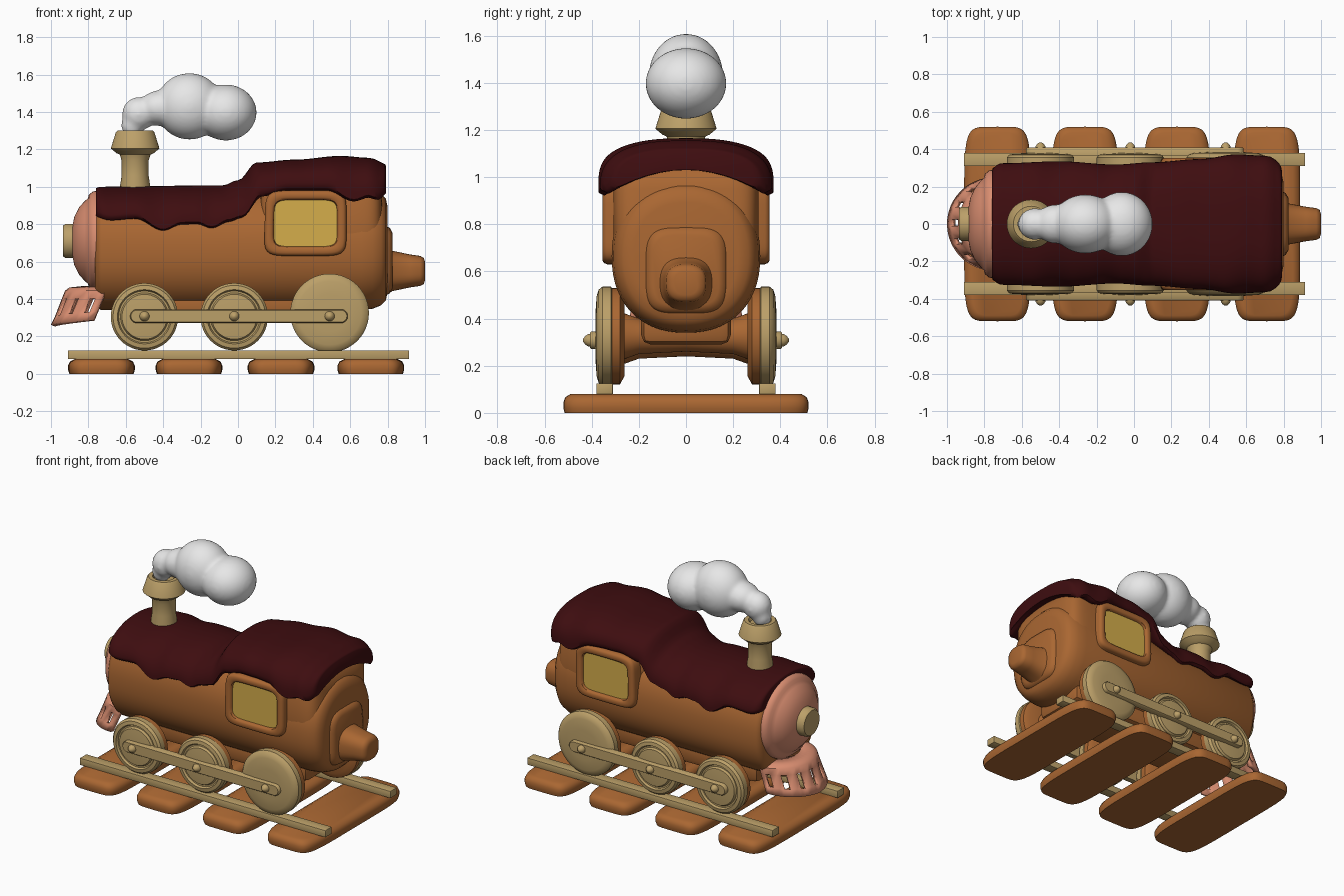
import bpy, bmesh, math
from mathutils import Vector

if "Cube" in bpy.data.objects:
    bpy.data.objects.remove(bpy.data.objects["Cube"])


def material(name, rgb):
    m = bpy.data.materials.new(name)
    m.diffuse_color = (*rgb, 1)
    m.use_nodes = True
    m.node_tree.nodes["Principled BSDF"].inputs["Base Color"].default_value = m.diffuse_color
    return m


BROWN = material("biscuit brown", (0.40, 0.135, 0.032))
TAN = material("wafer tan", (0.50, 0.35, 0.14))
CHOC = material("dark chocolate", (0.048, 0.004, 0.005))
PINK = material("salmon pink", (0.70, 0.27, 0.165))
WHITE = material("smoke white", (0.80, 0.80, 0.80))
YELLOW = material("window yellow", (0.66, 0.42, 0.07))


def finish(bm, name, mats, angle=40, loc=(0, 0, 0)):
    bmesh.ops.recalc_face_normals(bm, faces=bm.faces)
    me = bpy.data.meshes.new(name)
    bm.to_mesh(me)
    bm.free()
    ob = bpy.data.objects.new(name, me)
    bpy.context.collection.objects.link(ob)
    ob.location = loc
    for m in mats:
        me.materials.append(m)
    bpy.ops.object.select_all(action='DESELECT')
    ob.select_set(True)
    bpy.context.view_layer.objects.active = ob
    bpy.ops.object.shade_smooth_by_angle(angle=math.radians(angle))
    return ob


def loft(name, rings, mats, angle=40, loc=(0, 0, 0)):
    """Skin closed rings and cap both ends; the last cap takes the last material."""
    bm = bmesh.new()
    vs = [[bm.verts.new(p) for p in r] for r in rings]
    n = len(vs[0])
    for a, b in zip(vs, vs[1:]):
        for i in range(n):
            bm.faces.new((a[i], a[(i + 1) % n], b[(i + 1) % n], b[i]))
    bm.faces.new(vs[0])
    bm.faces.new(vs[-1]).material_index = len(mats) - 1
    return finish(bm, name, mats, angle, loc)


def oval(a, b, n=2, count=48):
    """Superellipse outline: n=2 is round, larger n is boxier."""
    pts = []
    for i in range(count):
        t = 2 * math.pi * i / count
        c, s = math.cos(t), math.sin(t)
        pts.append((a * math.copysign(abs(c) ** (2 / n), c),
                    b * math.copysign(abs(s) ** (2 / n), s)))
    return pts


def along(axis, uv, h):
    u, v = uv
    return {'x': (h, u, v), 'y': (u, h, v), 'z': (u, v, h)}[axis]


def stack(name, axis, sections, mats, n=2, angle=40, loc=(0, 0, 0), count=48):
    """Sections are (half_u, half_v, height along axis)."""
    rings = [[along(axis, p, h) for p in oval(a, b, n, count)] for a, b, h in sections]
    return loft(name, rings, mats, angle, loc)


def lathe(name, axis, profile, mat, loc, angle=40):
    return stack(name, axis, [(r, r, h) for r, h in profile], [mat], 2, angle, loc)


def box(name, lo, hi, mat, bevel):
    bm = bmesh.new()
    bmesh.ops.create_cube(bm, size=1)
    for v in bm.verts:
        v.co = [(l + h) / 2 + c * (h - l) for l, h, c in zip(lo, hi, v.co)]
    bmesh.ops.bevel(bm, geom=bm.edges[:], offset=bevel, segments=2, affect='EDGES', profile=0.5)
    return finish(bm, name, [mat])


def curve(table, x):
    """Cosine interpolation through (x, value) pairs."""
    if x <= table[0][0]:
        return table[0][1]
    for (x0, a), (x1, b) in zip(table, table[1:]):
        if x <= x1:
            t = (x - x0) / (x1 - x0)
            return a + (b - a) * (1 - math.cos(math.pi * t)) / 2
    return table[-1][1]


# Sleepers and rails
for i, x in enumerate((-0.73, -0.262, 0.23, 0.71)):
    stack(f"sleeper_{i + 1}", 'z', [(0.172, 0.515, 0), (0.178, 0.52, 0.02), (0.178, 0.52, 0.045),
          (0.168, 0.512, 0.066), (0.14, 0.49, 0.08)], [BROWN], 6, 50, (x, 0, 0), 64)
for side, s in (("front", -1), ("back", 1)):
    y0, y1 = sorted((s * 0.31, s * 0.38))
    box(f"rail_{side}", (-0.91, y0, 0.078), (0.915, y1, 0.125), TAN, 0.004)

# Boiler, cabin and lower frame
stack("boiler", 'x', [(0.315 * k, 0.325 * k, x) for x, k in ((-0.765, 0.85), (-0.755, 0.95), (-0.73, 1),
      (0.66, 1), (0.72, 0.975), (0.765, 0.92), (0.79, 0.84), (0.80, 0.7))],
      [BROWN], 2.25, 60, (0, 0, 0.665), 64)
stack("cabin", 'z', [(0.335, 0.28, 0.55), (0.33, 0.308, 0.66), (0.325, 0.308, 0.95), (0.30, 0.27, 1.03),
      (0.24, 0.19, 1.07)], [BROWN], 7, 60, (0.445, 0, 0), 64)
box("lower_frame", (-0.66, -0.19, 0.29), (0.64, 0.19, 0.45), BROWN, 0.04)

# Rear plate and tapered coupling
stack("rear_plate", 'x', [(0.175, 0.185, 0.70), (0.175, 0.185, 0.79), (0.165, 0.175, 0.812),
      (0.14, 0.15, 0.825)], [BROWN], 4, 60, (0, 0, 0.605))
stack("rear_coupling", 'x', [(0.125, 0.125, 0.80), (0.11, 0.108, 0.825), (0.092, 0.088, 0.92), (0.085, 0.08, 0.975),
      (0.075, 0.07, 0.993), (0.05, 0.05, 1.0)], [BROWN], 2.6, 60, (0, 0, 0.55))

# Chocolate coating with a wavy drip edge
TOP = [(-0.77, 1.0), (-0.08, 1.008), (0.0, 1.035), (0.10, 1.13), (0.30, 1.145), (0.55, 1.165), (0.70, 1.155), (0.79, 1.13)]
DRIP = [(-0.77, 0.83), (-0.68, 0.81), (-0.55, 0.82), (-0.40, 0.748), (-0.30, 0.785), (-0.22, 0.788), (-0.14, 0.762),
        (-0.05, 0.80), (0.02, 0.82), (0.13, 0.94), (0.27, 0.975), (0.47, 0.975), (0.62, 0.907), (0.70, 0.93),
        (0.75, 0.915), (0.79, 0.94)]
WIDE = [(-0.77, 0.31), (-0.70, 0.325), (-0.40, 0.335), (-0.10, 0.318), (0.10, 0.33), (0.35, 0.347), (0.55, 0.372),
        (0.70, 0.365), (0.79, 0.345)]
rings = []
XS = [-0.76, -0.757, -0.75, -0.738] + [-0.72 + 0.02 * i for i in range(72)] + [0.73, 0.75, 0.765, 0.777, 0.785, 0.79]
for x in XS:
    top, drip, w = curve(TOP, x), curve(DRIP, x), curve(WIDE, x)
    n = curve([(-0.1, 2.05), (0.2, 2.6)], x)
    mid = curve([(-0.1, 0.90), (0.2, 1.03)], x)
    ring = []
    for i in range(37):
        t = math.pi * i / 36
        c, s = math.cos(t), math.sin(t)
        ring.append((w * math.copysign(abs(c) ** (2 / n), c), drip + 0.025 + (top - drip - 0.025) * s ** (2 / n)))
    for i in range(13):
        u = -0.94 + 1.88 * i / 12
        ring.append((u * w, drip + (mid - drip) * (1 - u * u)))
    # rounded ends
    d0, d1 = min(1, (x + 0.76) / 0.04), min(1, (0.79 - x) / 0.07)
    k = 1 - 0.12 * (1 - math.sqrt(1 - (1 - d0) ** 2)) - 0.16 * (1 - math.sqrt(1 - (1 - d1) ** 2))
    zc = (top + drip) / 2
    rings.append([(x, y * k, zc + (z - zc) * k) for y, z in ring])
loft("chocolate_coating", rings, [CHOC], 60)

# Side windows
for side, s in (("front", -1), ("back", 1)):
    steps = ((0, 0.27), (0, 0.335), (0.006, 0.348), (0.016, 0.354), (0.036, 0.354), (0.046, 0.348), (0.05, 0.333))
    ob = stack(f"window_{side}", 'y', [(0.22 - d, 0.175 - d, s * y) for d, y in steps], [BROWN, YELLOW],
               6, 45, (0.36, 0, 0.805), 64)
    for v in ob.data.vertices:  # slightly narrower top on the forward side
        if v.co.x < 0:
            v.co.x *= 1 - 0.12 * (v.co.z + 0.1)

# Nose, knob and chimney
nose = lathe("nose", 'x', [(0.262, -0.71), (0.27, -0.74), (0.265, -0.775), (0.248, -0.797), (0.228, -0.803),
             (0.213, -0.82), (0.18, -0.85), (0.13, -0.875), (0.06, -0.89), (0.02, -0.892)], PINK, (0, 0, 0.71), 60)
nose.scale.y = 1.08
lathe("nose_knob", 'x', [(0.092, -0.86), (0.092, -0.922), (0.082, -0.935)], TAN, (0, 0, 0.71))
lathe("chimney", 'z', [(0.08, 0.95), (0.08, 1.01), (0.072, 1.06), (0.072, 1.14), (0.082, 1.172), (0.10, 1.18),
      (0.13, 1.205), (0.103, 1.292), (0.095, 1.3), (0.07, 1.3), (0.06, 1.28)], TAN, (-0.55, 0, 0), 30)

# Slotted cowcatcher
bm = bmesh.new()
edges = [0.0]
for i in range(7):
    edges += [(i + 0.33) / 7 + 0.01, (i + 0.67) / 7 + 0.01, (i + 1) / 7]
edges[-1] = 1.0
rows = ((0.14, -0.68, 0.47), (0.21, -0.69, 0.462), (0.235, -0.69, 0.445), (0.239, -0.702, 0.405),
        (0.247, -0.731, 0.308), (0.25, -0.75, 0.262))
grid = []
for r, cx, z in rows:
    line = []
    for e in edges:
        a = (e * 2 - 1) * math.radians(85)
        lift = 0.025 * abs(e * 2 - 1) if z < 0.32 else 0
        line.append(bm.verts.new((cx - r * math.cos(a), r * math.sin(a), z + lift)))
    grid.append(line)
for j in range(len(rows) - 1):
    for i in range(len(edges) - 1):
        if j == 3 and i % 3 == 1:
            continue
        bm.faces.new((grid[j][i], grid[j][i + 1], grid[j + 1][i + 1], grid[j + 1][i]))
catcher = finish(bm, "cowcatcher", [PINK], 40)
solid = catcher.modifiers.new("thickness", 'SOLIDIFY')
solid.thickness, solid.offset = 0.025, -1

# Wheels, axles, coupling rods and bolts
WHEELS = (("leading", -0.50, 0.18, 0.305), ("middle", -0.02, 0.18, 0.305), ("driving", 0.49, 0.21, 0.325))
for label, x, r, z in WHEELS:
    lathe(f"axle_{label}", 'y', [(0.11, -0.33), (0.10, -0.27), (0.075, -0.2), (0.065, 0), (0.075, 0.2), (0.10, 0.27),
          (0.11, 0.33)], BROWN, (x, 0, z), 60)
    for side, s in (("front", -1), ("back", 1)):
        lathe(f"wheel_backing_{label}_{side}", 'y', [(r * 0.8, s * 0.26), (r * 0.97, s * 0.28), (r * 0.97, s * 0.32)],
              BROWN, (x, 0, z))
        prof = [(r - 0.01, 0.312), (r, 0.318), (r, 0.355), (r - 0.012, 0.37)]
        if r < 0.2:
            prof += [(r - 0.035, 0.374), (r - 0.042, 0.36), (r - 0.052, 0.36), (r - 0.06, 0.374), (0.06, 0.38)]
        else:
            prof += [(r - 0.04, 0.379), (0.1, 0.384)]
        lathe(f"wheel_{label}_{side}", 'y', [(a, s * b) for a, b in prof], TAN, (x, 0, z), 35)
        lathe(f"bolt_{label}_{side}", 'y', [(0.028, s * 0.37), (0.026, s * 0.415), (0.018, s * 0.427), (0.006, s * 0.437)],
              TAN, (x, 0, 0.308))
for side, s in (("front", -1), ("back", 1)):
    rings = []
    for d, y in ((0, 0.365), (0, 0.402), (0.005, 0.408)):
        ring = []
        for i in range(24):
            t = 2 * math.pi * (i + 0.5) / 24
            ring.append(((0.55 if math.cos(t) > 0 else -0.54) + (0.037 - d) * math.cos(t), s * y,
                         0.308 + (0.037 - d) * math.sin(t)))
        rings.append(ring)
    loft(f"coupling_rod_{side}", rings, [TAN])

# Smoke plume: overlapping puffs merged by remeshing
bm = bmesh.new()
for x, z, a, b, c in ((-0.565, 1.33, 0.06, 0.06, 0.07), (-0.53, 1.39, 0.09, 0.085, 0.09), (-0.42, 1.42, 0.11, 0.105, 0.095),
                      (-0.26, 1.43, 0.18, 0.158, 0.178), (-0.065, 1.397, 0.165, 0.172, 0.15)):
    made = bmesh.ops.create_uvsphere(bm, u_segments=40, v_segments=24, radius=1)
    for v in made["verts"]:
        v.co = Vector((x + v.co.x * a, v.co.y * b, z + v.co.z * c))
smoke = finish(bm, "smoke_plume", [WHITE], 180)
rem = smoke.modifiers.new("merge", 'REMESH')
rem.mode, rem.voxel_size, rem.use_smooth_shade = 'VOXEL', 0.012, True
soft = smoke.modifiers.new("soften", 'SMOOTH')
soft.factor, soft.iterations = 0.5, 12
